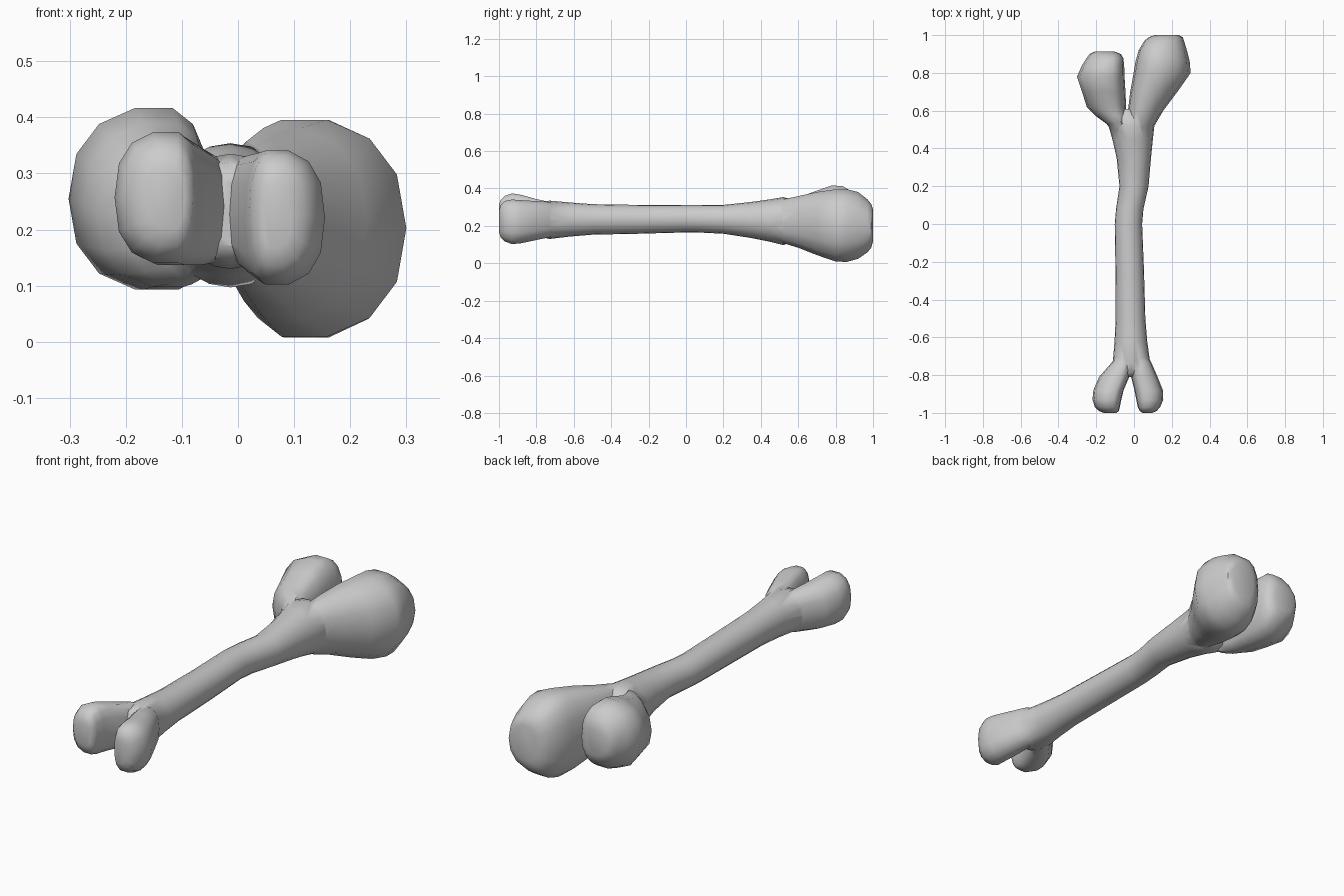
import bpy, bmesh
from math import sin, cos, pi, copysign


def loft(name, rings, sides, inner=None, power=2.0):
    """Skin rings (y, xmin, xmax, zmin, zmax) along y.
    inner = -1 / 1 puts the flatter, D-shaped side towards -x / +x."""
    bm = bmesh.new()
    loops = []
    for y, x0, x1, z0, z1 in rings:
        mid = (x0 + x1) / 2
        if inner == -1:
            mid = x0 + 0.36 * (x1 - x0)
        elif inner == 1:
            mid = x1 - 0.36 * (x1 - x0)
        loop = []
        for i in range(sides):
            a = 2 * pi * i / sides
            c = copysign(abs(cos(a)) ** (2 / power), cos(a))
            s = copysign(abs(sin(a)) ** (2 / power), sin(a))
            x = mid + c * ((x1 - mid) if c > 0 else (mid - x0))
            loop.append(bm.verts.new((x, y, (z0 + z1) / 2 + s * (z1 - z0) / 2)))
        loops.append(loop)
    for a, b in zip(loops, loops[1:]):
        for i in range(sides):
            j = (i + 1) % sides
            bm.faces.new((a[i], a[j], b[j], b[i]))
    bm.faces.new(loops[0])
    bm.faces.new(loops[-1])
    bmesh.ops.recalc_face_normals(bm, faces=bm.faces)
    me = bpy.data.meshes.new(name)
    bm.to_mesh(me)
    bm.free()
    ob = bpy.data.objects.new(name, me)
    bpy.context.collection.objects.link(ob)
    return ob


# slightly bent shaft, flaring at both ends
bone = loft("bone", [
    (-0.81, -0.06, 0.03, 0.17, 0.29),
    (-0.79, -0.085, 0.055, 0.145, 0.32),
    (-0.73, -0.112, 0.085, 0.13, 0.335),
    (-0.62, -0.103, 0.07, 0.143, 0.325),
    (-0.50, -0.097, 0.06, 0.153, 0.316),
    (-0.25, -0.098, 0.053, 0.158, 0.312),
    (0.00, -0.102, 0.043, 0.165, 0.312),
    (0.08, -0.095, 0.05, 0.164, 0.312),
    (0.20, -0.077, 0.077, 0.158, 0.312),
    (0.35, -0.092, 0.09, 0.135, 0.328),
    (0.45, -0.115, 0.1, 0.115, 0.342),
    (0.52, -0.135, 0.108, 0.097, 0.354),
    (0.57, -0.13, 0.09, 0.115, 0.34),
    (0.61, -0.09, 0.04, 0.16, 0.30)], 20)

# large rear right knuckle
rear_right = loft("rear_right_knuckle", [
    (0.46, -0.01, 0.085, 0.15, 0.31),
    (0.52, -0.035, 0.108, 0.105, 0.345),
    (0.60, -0.032, 0.155, 0.08, 0.362),
    (0.70, -0.02, 0.23, 0.04, 0.385),
    (0.80, -0.002, 0.30, 0.005, 0.40),
    (0.86, 0.008, 0.295, 0.003, 0.40),
    (0.92, 0.025, 0.28, 0.02, 0.385),
    (0.97, 0.055, 0.265, 0.055, 0.345),
    (0.99, 0.08, 0.258, 0.08, 0.32),
    (1.00, 0.11, 0.235, 0.115, 0.29)], 14, -1, 2.3)

# rear left knuckle
rear_left = loft("rear_left_knuckle", [
    (0.48, -0.11, -0.03, 0.15, 0.31),
    (0.53, -0.145, -0.035, 0.11, 0.345),
    (0.57, -0.20, -0.04, 0.10, 0.352),
    (0.62, -0.25, -0.042, 0.095, 0.362),
    (0.70, -0.275, -0.045, 0.09, 0.392),
    (0.78, -0.302, -0.05, 0.09, 0.42),
    (0.84, -0.275, -0.052, 0.105, 0.415),
    (0.88, -0.25, -0.057, 0.135, 0.39),
    (0.90, -0.235, -0.07, 0.16, 0.36),
    (0.912, -0.21, -0.10, 0.19, 0.33)], 14, 1, 2.3)

# front left knuckle
front_left = loft("front_left_knuckle", [
    (-0.68, -0.085, -0.01, 0.16, 0.30),
    (-0.73, -0.115, -0.008, 0.14, 0.33),
    (-0.81, -0.185, -0.025, 0.135, 0.348),
    (-0.88, -0.215, -0.055, 0.135, 0.368),
    (-0.93, -0.22, -0.067, 0.138, 0.376),
    (-0.97, -0.207, -0.075, 0.15, 0.362),
    (-0.99, -0.185, -0.08, 0.17, 0.34),
    (-1.00, -0.16, -0.095, 0.20, 0.315)], 14, 1, 2.5)

# front right knuckle
front_right = loft("front_right_knuckle", [
    (-0.68, -0.02, 0.06, 0.16, 0.30),
    (-0.73, -0.025, 0.09, 0.137, 0.33),
    (-0.81, -0.015, 0.125, 0.12, 0.335),
    (-0.88, 0.002, 0.153, 0.105, 0.34),
    (-0.93, 0.012, 0.155, 0.1, 0.343),
    (-0.97, 0.02, 0.138, 0.115, 0.335),
    (-0.99, 0.03, 0.12, 0.135, 0.315),
    (-1.00, 0.045, 0.095, 0.165, 0.285)], 14, -1, 2.5)

# fuse the knuckles onto the shaft
bpy.context.view_layer.objects.active = bone
bone.select_set(True)
for knob in (rear_right, rear_left, front_left, front_right):
    mod = bone.modifiers.new("fuse", 'BOOLEAN')
    mod.operation = 'UNION'
    mod.solver = 'EXACT'
    mod.object = knob
    bpy.ops.object.modifier_apply(modifier=mod.name)
    bpy.data.objects.remove(knob)
bpy.ops.object.shade_smooth_by_angle(angle=0.8)
